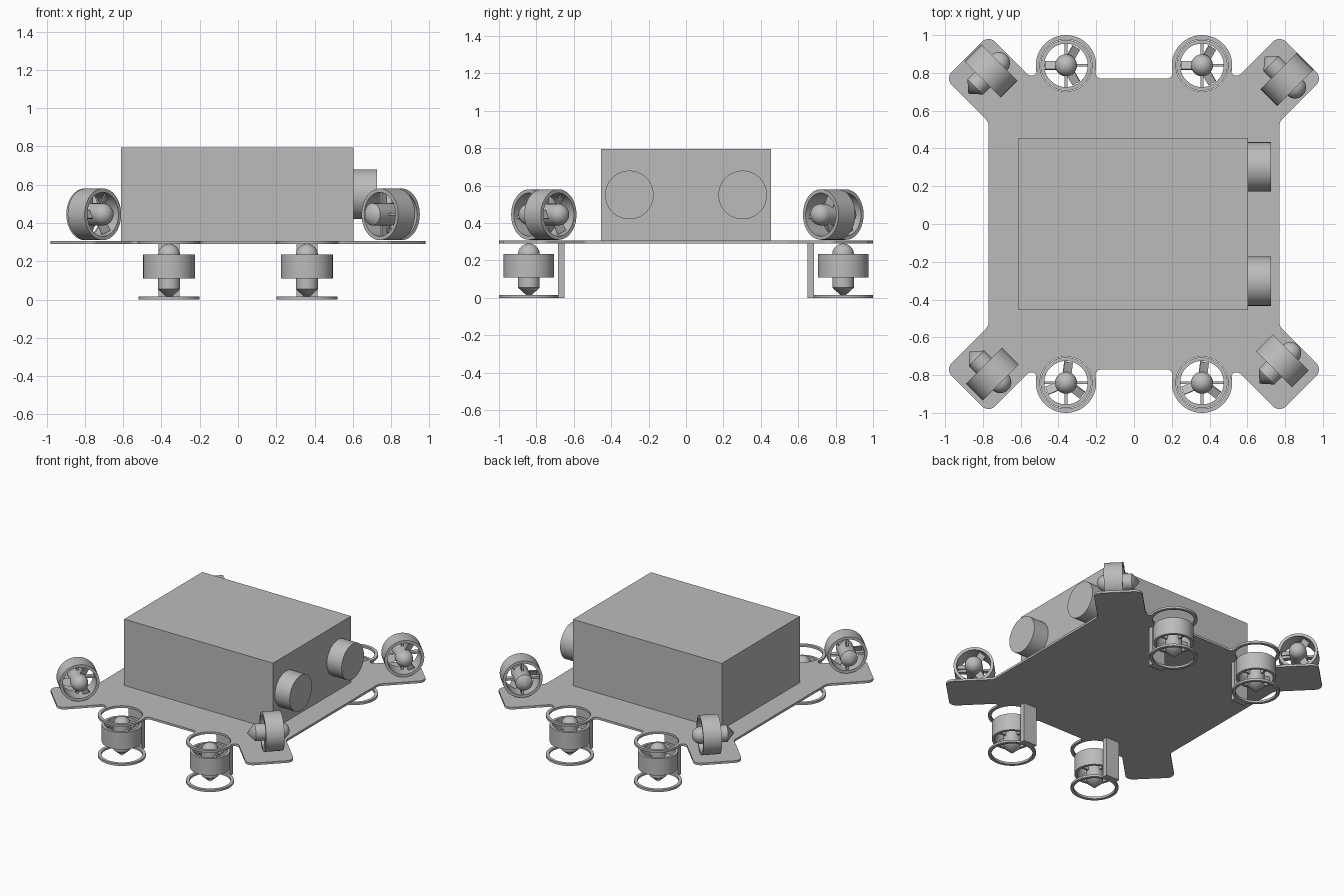
import bpy, bmesh
from math import sin, cos, radians, pi
from mathutils import Matrix, Vector

if "Cube" in bpy.data.objects:
    bpy.data.objects.remove(bpy.data.objects["Cube"], do_unlink=True)

GREY = (0.5, 0.5, 0.5, 1)
grey = bpy.data.materials.new("plain grey")
grey.use_nodes = True
grey.diffuse_color = GREY
grey.node_tree.nodes["Principled BSDF"].inputs["Base Color"].default_value = GREY


def place(name, mesh, matrix=None):
    obj = bpy.data.objects.new(name, mesh)
    bpy.context.collection.objects.link(obj)
    obj.matrix_world = matrix or Matrix()
    if not mesh.materials:
        mesh.materials.append(grey)
    return obj


def to_mesh(name, bm):
    bmesh.ops.recalc_face_normals(bm, faces=bm.faces)
    mesh = bpy.data.meshes.new(name)
    bm.to_mesh(mesh)
    bm.free()
    return mesh


def add_box(bm, center, size, turn=None):
    m = (turn or Matrix()) @ Matrix.Translation(center) @ Matrix.Diagonal((*size, 1))
    bmesh.ops.create_cube(bm, size=1, matrix=m)


def box_mesh(name, size):
    bm = bmesh.new()
    add_box(bm, (0, 0, 0), size)
    return to_mesh(name, bm)


def lathe(name, profile, closed=False):
    """Spin a (radius, z) profile round the z axis."""
    bm = bmesh.new()
    verts = [bm.verts.new((r, 0, z)) for r, z in profile]
    pairs = list(zip(verts, verts[1:]))
    if closed:
        pairs.append((verts[-1], verts[0]))
    edges = [bm.edges.new(p) for p in pairs]
    bmesh.ops.spin(bm, geom=verts + edges, cent=(0, 0, 0), axis=(0, 0, 1),
                   angle=2 * pi, steps=48)
    bmesh.ops.remove_doubles(bm, verts=bm.verts, dist=0.0001)
    return to_mesh(name, bm)


def arc(cx, cy, r, start, end, steps):
    angles = [radians(start + (end - start) * i / steps) for i in range(steps + 1)]
    return [(cx + r * cos(a), cy + r * sin(a)) for a in angles]


def circle(cx, cy, r):
    return arc(cx, cy, r, 0, 352.5, 47)


def flat_sheet(name, loops, thickness):
    """Extrude an outline with holes into a sheet centred on z = 0."""
    curve = bpy.data.curves.new(name, "CURVE")
    curve.dimensions = "2D"
    curve.fill_mode = "BOTH"
    curve.extrude = thickness / 2
    for loop in loops:
        spline = curve.splines.new("POLY")
        spline.points.add(len(loop) - 1)
        for point, (x, y) in zip(spline.points, loop):
            point.co = (x, y, 0, 1)
        spline.use_cyclic_u = True
    temp = bpy.data.objects.new(name, curve)
    bpy.context.collection.objects.link(temp)
    graph = bpy.context.evaluated_depsgraph_get()
    mesh = bpy.data.meshes.new_from_object(temp.evaluated_get(graph))
    bpy.data.objects.remove(temp)
    bpy.data.curves.remove(curve)
    bm = bmesh.new()
    bm.from_mesh(mesh)
    bmesh.ops.remove_doubles(bm, verts=bm.verts, dist=0.0001)
    bpy.data.meshes.remove(mesh)
    return to_mesh(name, bm)


LIFT_X, LIFT_Y = 0.36, 0.84
QUADRANTS = [(1, 1), (-1, 1), (-1, -1), (1, -1)]
made = []

# Base plate: one quarter of the outline, mirrored round
quarter = (arc(0.82, 0.519, 0.05, 180, 135, 5)
           + arc(0.929, 0.77, 0.05, -45, 45, 8)
           + arc(0.77, 0.929, 0.05, 45, 135, 8)
           + arc(0.543, 0.815, 0.03, 315, 172, 10)
           + arc(LIFT_X, LIFT_Y, 0.16, -8, 192, 30)
           + arc(0.174, 0.80, 0.03, 12, -90, 8))
outline = []
for sx, sy in QUADRANTS:
    part = [(sx * x, sy * y) for x, y in quarter]
    outline += part if sx * sy > 0 else part[::-1]
holes = [circle(sx * LIFT_X, sy * LIFT_Y, 0.138) for sx, sy in QUADRANTS]
made.append(place("base_plate", flat_sheet("base_plate", [outline] + holes, 0.016),
                  Matrix.Translation((0, 0, 0.298))))

# Main housing and the two round end caps
made.append(place("main_housing", box_mesh("main_housing", (1.215, 0.91, 0.489)),
                  Matrix.Translation((-0.003, 0, 0.5505))))
cap = lathe("end_cap", [(0, 0), (0.13, 0), (0.13, 0.125), (0, 0.125)])
for side, y in (("left", 0.303), ("right", -0.303)):
    made.append(place("end_cap_" + side, cap,
                      Matrix.Translation((0.6, y, 0.55)) @ Matrix.Rotation(pi / 2, 4, "Y")))

# Thruster parts, with the domed end along +z
duct = lathe("duct", [(0.135, -0.0625), (0.135, 0.0625),
                      (0.115, 0.0625), (0.115, -0.0625)], closed=True)
dome = [(r, z) for r, z in arc(0, 0.06, 0.058, 0, 90, 10)]
dome[-1] = (0, 0.118)
hub = lathe("hub", [(0, -0.17), (0.058, -0.118)] + dome)

bm = bmesh.new()
for i in range(4):
    add_box(bm, (0.085, 0, -0.035), (0.07, 0.014, 0.035), Matrix.Rotation(i * pi / 2, 4, "Z"))
struts = to_mesh("struts", bm)

bm = bmesh.new()
for i in range(3):
    turn = Matrix.Rotation(pi + i * 2 * pi / 3, 4, "Z") @ Matrix.Rotation(0.5, 4, "X")
    blade = bmesh.ops.create_cube(bm, size=1, matrix=turn @ Matrix.Translation((0.08, 0, 0))
                                  @ Matrix.Diagonal((0.06, 0.05, 0.007, 1)))
    bmesh.ops.translate(bm, verts=blade["verts"], vec=(0, 0, 0.03))
propeller = to_mesh("propeller", bm)


def thruster(label, position, direction, spin=0):
    m = Matrix.Translation(position) @ direction.to_track_quat("Z", "Y").to_matrix().to_4x4()
    for mesh in (duct, hub, struts):
        made.append(place(f"{label}_{mesh.name}", mesh, m))
    made.append(place(label + "_propeller", propeller, m @ Matrix.Rotation(spin, 4, "Z")))


# Lifting thrusters, each with a guard ring and a bracket below the plate
guard = flat_sheet("guard_ring", [circle(0, 0, 0.16), circle(0, 0, 0.138)], 0.016)
bracket = box_mesh("bracket", (0.11, 0.035, 0.29))
for sx, sy in QUADRANTS:
    label = ("back" if sy > 0 else "front") + ("_left" if sx > 0 else "_right")
    x, y = sx * LIFT_X, sy * LIFT_Y
    up = Matrix.Translation((x, y, 0.172))
    for mesh in (duct, hub, struts):
        made.append(place(f"{label}_lift_{mesh.name}", mesh, up))
    made.append(place(label + "_lift_propeller", propeller,
                      up @ Matrix.Rotation(0 if sy > 0 else 0.4, 4, "Z")))
    made.append(place(label + "_guard_ring", guard, Matrix.Translation((x, y, 0.008))))
    made.append(place(label + "_bracket", bracket,
                      Matrix.Translation((x, sy * 0.667, 0.145))))

# Steering thrusters on the four diagonal arms
CORNERS = {"back_left": (0.81, 0.765), "back_right": (-0.757, 0.81),
           "front_right": (-0.75, -0.795), "front_left": (0.785, -0.725)}
for label, (x, y) in CORNERS.items():
    thruster(label + "_steer", (x, y, 0.445), Vector((1, -1 if x * y > 0 else 1, 0)))

# Smooth the round parts, keep hard edges
bpy.ops.object.select_all(action="DESELECT")
for obj in made:
    obj.select_set(True)
bpy.context.view_layer.objects.active = made[0]
bpy.ops.object.shade_smooth_by_angle(angle=radians(30))
